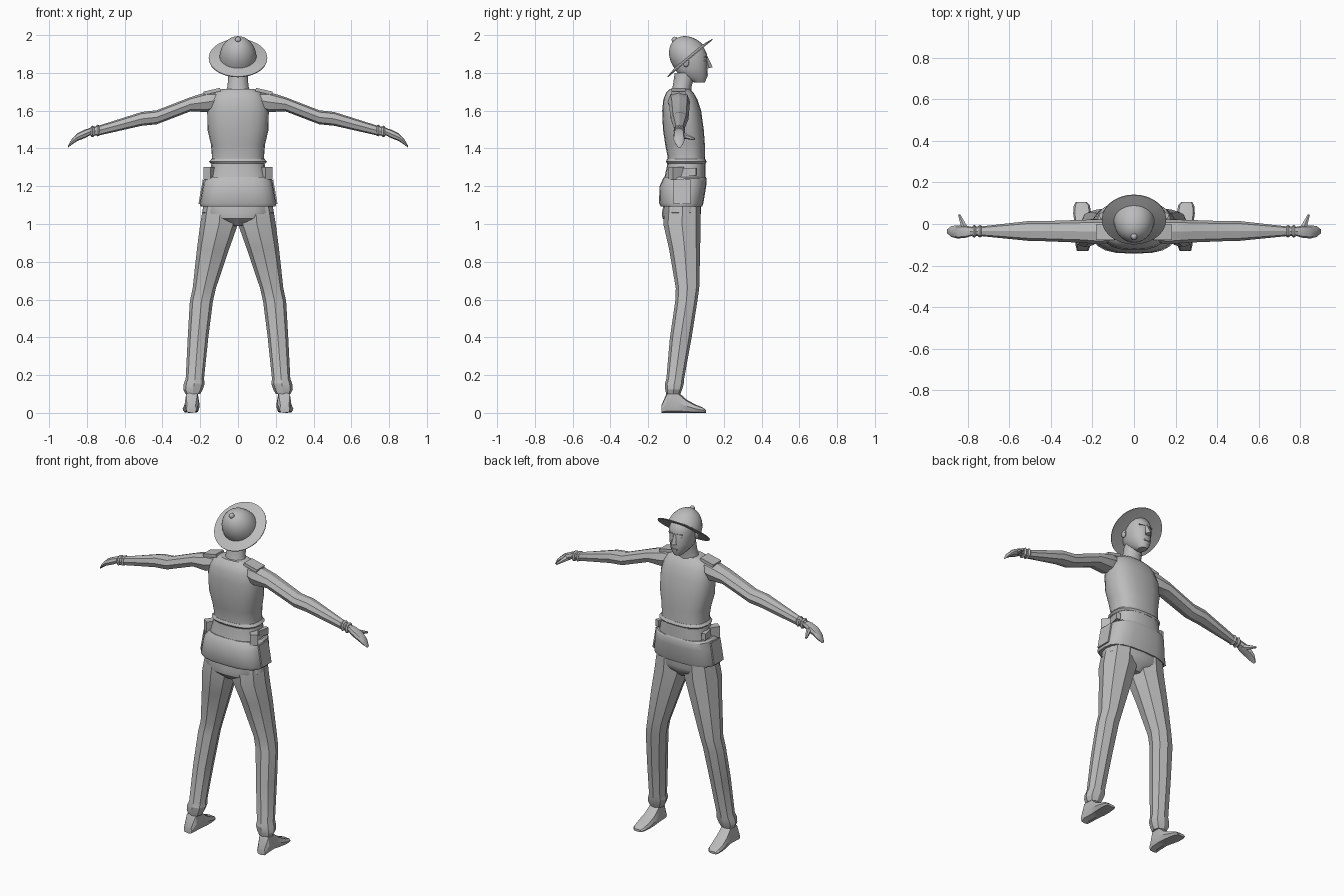
import bpy, bmesh, math
from mathutils import Matrix, Vector

cube = bpy.data.objects.get("Cube")
if cube:
    bpy.data.objects.remove(cube, do_unlink=True)

grey = bpy.data.materials.new("plain_grey")
grey.use_nodes = True
grey.diffuse_color = (.5, .5, .5, 1)
grey.node_tree.nodes["Principled BSDF"].inputs["Base Color"].default_value = grey.diffuse_color

X, Y, Z = range(3)


def finish(name, bm, mirror=False, sharp_angle=35):
    """Turn a bmesh into a shaded object, optionally mirrored left to right."""
    bmesh.ops.recalc_face_normals(bm, faces=bm.faces)
    mesh = bpy.data.meshes.new(name)
    bm.to_mesh(mesh)
    bm.free()
    mesh.materials.append(grey)
    obj = bpy.data.objects.new(name, mesh)
    bpy.context.collection.objects.link(obj)
    bpy.ops.object.select_all(action="DESELECT")
    bpy.context.view_layer.objects.active = obj
    obj.select_set(True)
    bpy.ops.object.shade_smooth_by_angle(angle=math.radians(sharp_angle))
    if mirror:
        obj.modifiers.new("mirror", "MIRROR").use_mirror_merge = False
    return obj


def skin(bm, rings):
    """Join neighbouring rings of vertices with quads and cap both ends."""
    for low, high in zip(rings, rings[1:]):
        for i, corner in enumerate(low):
            bm.faces.new((low[i - 1], corner, high[i], high[i - 1]))
    bm.faces.new(rings[0])
    bm.faces.new(rings[-1])


def rounded(value, power):
    """Push a sine or cosine outwards to square off a circle."""
    value = round(value, 6)
    return math.copysign(abs(value) ** (2 / power), value)


def loft(name, axis, sections, sides=8, power=2.4, mirror=False, sharp_angle=35):
    """Sections are (position, min a, max a, min b, max b) across the axis."""
    bm = bmesh.new()
    rings = []
    for position, a_min, a_max, b_min, b_max in sections:
        ring = []
        for i in range(sides):
            turn = math.tau * i / sides
            u = rounded(math.cos(turn), power)
            v = rounded(math.sin(turn), power)
            point = [(a_min + a_max + u * (a_max - a_min)) / 2,
                     (b_min + b_max + v * (b_max - b_min)) / 2]
            point.insert(axis, position)
            ring.append(bm.verts.new(point))
        rings.append(ring)
    skin(bm, rings)
    return finish(name, bm, mirror, sharp_angle)


def body(name, sections, sides=20, power=2.5):
    """Centred upright loft: (height, half width, back, front)."""
    full = [(height, -half, half, back, front) for height, half, back, front in sections]
    return loft(name, Z, full, sides, power)


def box(name, centre, size, turn=0, axis="Z", mirror=True):
    bm = bmesh.new()
    place = Matrix.Translation(centre) @ Matrix.Rotation(math.radians(turn), 4, axis)
    bmesh.ops.create_cube(bm, size=1, matrix=place @ Matrix.Diagonal((*size, 1)))
    return finish(name, bm, mirror)


def ball(name, centre, radii, mirror=False):
    bm = bmesh.new()
    bmesh.ops.create_uvsphere(bm, u_segments=10, v_segments=6, radius=1,
                              matrix=Matrix.Translation(centre) @ Matrix.Diagonal((*radii, 1)))
    return finish(name, bm, mirror)


def spike(name, start, end, start_radius, end_radius, sides=6, mirror=False):
    """Tapered stick between two points."""
    start, end = Vector(start), Vector(end)
    along = end - start
    place = Matrix.Translation((start + end) / 2) @ along.to_track_quat("Z", "Y").to_matrix().to_4x4()
    bm = bmesh.new()
    bmesh.ops.create_cone(bm, cap_ends=True, segments=sides, radius1=start_radius,
                          radius2=end_radius, depth=along.length, matrix=place)
    return finish(name, bm, mirror)


# Hat: domed crown on a flat brim, tipped back, with a top button
crown_radius, crown_height, brim_radius, steps, segments = .098, .125, .155, 9, 28
tilt = Matrix.Translation((0, .02, 1.88)) @ Matrix.Rotation(math.radians(40), 4, "X")
profile = [(crown_radius, 0), (brim_radius, -.005), (brim_radius, 0), (crown_radius, .01)]
for step in range(1, steps):
    rise = math.pi / 2 * step / steps
    profile.append((crown_radius * math.cos(rise), crown_height * math.sin(rise)))
bm = bmesh.new()
rings = []
for radius, height in profile:
    around = [math.tau * i / segments for i in range(segments)]
    rings.append([bm.verts.new((radius * math.cos(turn), radius * math.sin(turn), height))
                  for turn in around])
skin(bm, rings)
bm.transform(tilt)
finish("hat", bm)
ball("hat_button", tilt @ Vector((0, 0, crown_height)), [.016] * 3)

# Head and neck
body("head", [(1.75, .025, .04, .1), (1.78, .05, -.03, .113), (1.82, .066, -.06, .113),
              (1.9, .074, -.075, .112), (1.94, .066, -.06, .09), (1.965, .045, -.04, .05)],
     sides=16, power=2.2)
body("neck", [(1.68, .075, -.085, .03), (1.73, .055, -.07, .03), (1.8, .052, -.06, .05)],
     sides=12, power=2)

# Face
spike("nose", (0, .106, 1.89), (0, .122, 1.825), .006, .02, sides=4)
box("mouth", (0, .112, 1.79), (.036, .008, .007), mirror=False)
box("eye", (.03, .1, 1.864), (.024, .008, .008), -18)
box("eyebrow", (.03, .104, 1.884), (.032, .009, .006), -18)
ball("ear", (.074, 0, 1.855), (.01, .017, .025), mirror=True)

# Sleeveless shirt with shoulder straps
body("shirt", [(1.715, .085, -.085, .02), (1.695, .125, -.105, .04), (1.66, .148, -.12, .06),
               (1.6, .163, -.126, .08), (1.5, .162, -.122, .094), (1.42, .143, -.11, .1),
               (1.36, .138, -.098, .1), (1.31, .142, -.1, .104), (1.22, .165, -.12, .104)])
box("shoulder_strap", (.137, -.04, 1.702), (.09, .075, .018), 13, "Y")

# Waist band and pouches
body("waist_hem", [(1.32, .143, -.1, .104), (1.33, .153, -.106, .109), (1.345, .14, -.1, .102)])
box("belt_pouch", (.143, -.05, 1.268), (.045, .075, .066), 35)
box("belt_tab", (.15, .02, 1.277), (.024, .07, .04), -12)

# Flared jacket skirt with side panels
body("jacket_skirt", [(1.25, .166, -.115, .104), (1.24, .178, -.122, .109),
                      (1.2, .187, -.14, .107), (1.11, .204, -.143, .092),
                      (1.093, .198, -.134, .086)], power=2.8)
box("skirt_panel", (.194, -.02, 1.17), (.008, .09, .13), -10, "Y")

# Pelvis and trousers
body("pelvis", [(1.13, .18, -.115, .078), (1.06, .188, -.127, .08),
                (1.03, .15, -.125, .07), (.99, .045, -.085, .035)], sides=16)
loft("trouser_leg", Z, [
    (1.12, 0, .18, -.11, .077), (1, 0, .2, -.12, .077), (.87, .046, .217, -.09, .075),
    (.66, .117, .24, -.054, .07), (.59, .133, .255, -.057, .06), (.4, .157, .266, -.085, .03),
    (.18, .18, .277, -.104, -.01), (.155, .176, .287, -.112, -.012),
    (.125, .186, .29, -.11, -.02), (.1, .2, .278, -.105, -.03)], mirror=True, sharp_angle=22)

# Shoes
loft("shoe", Y, [(-.13, .22, .275, 0, .04), (-.1, .208, .282, 0, .11),
                 (-.04, .205, .28, 0, .11), (0, .203, .286, 0, .072),
                 (.05, .206, .293, 0, .044), (.09, .213, .29, 0, .028),
                 (.106, .228, .28, 0, .014)], power=3.2, mirror=True, sharp_angle=25)

# Arms
loft("arm", X, [(.1, -.085, .01, 1.62, 1.695), (.16, -.098, .022, 1.592, 1.7),
                (.25, -.09, .02, 1.597, 1.672), (.43, -.083, .014, 1.528, 1.602),
                (.51, -.081, .014, 1.52, 1.593), (.74, -.058, -.012, 1.468, 1.52),
                (.79, -.055, -.015, 1.468, 1.508)], mirror=True, sharp_angle=22)

# Wrist bands: two short rings that bulge in the middle
for name, middle, height in (("inner_wrist_band", .742, 1.495), ("outer_wrist_band", .77, 1.49)):
    sections = []
    for side in (-1, 0, 1):
        half = .031 - .006 * abs(side)
        sections.append((middle + side * .009, -.035 - half, -.035 + half,
                         height - half, height + half))
    loft(name, X, sections, mirror=True)

# Hands
loft("hand", X, [(.775, -.055, -.015, 1.475, 1.51), (.81, -.066, -.008, 1.455, 1.5),
                 (.85, -.07, -.006, 1.44, 1.48), (.88, -.062, -.01, 1.42, 1.45),
                 (.9, -.045, -.025, 1.405, 1.415)], power=2.6, mirror=True)
spike("thumb", (.812, -.03, 1.473), (.842, .045, 1.45), .019, .006, mirror=True)
